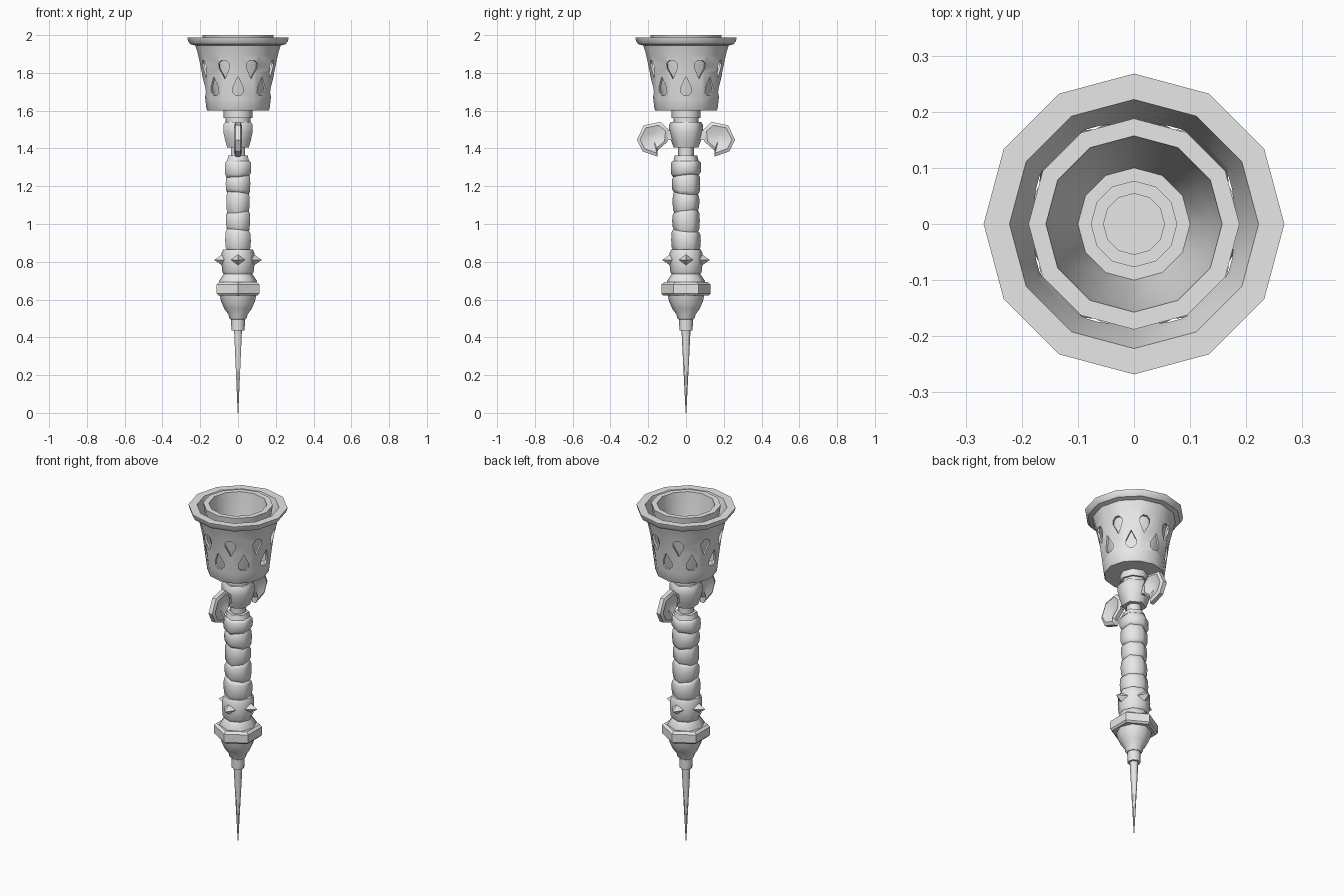
import bpy, bmesh, math
from mathutils import Matrix, Vector

cube = bpy.data.objects.get("Cube")
if cube:
    bpy.data.objects.remove(cube, do_unlink=True)

GREY = (0.8, 0.8, 0.8, 1)
metal = bpy.data.materials.new("plain grey")
metal.use_nodes = True
metal.diffuse_color = GREY
metal.node_tree.nodes["Principled BSDF"].inputs["Base Color"].default_value = GREY


def finish(name, bm, angle=35):
    """Turn a bmesh into a shaded object."""
    bmesh.ops.remove_doubles(bm, verts=bm.verts, dist=0.0001)
    bmesh.ops.recalc_face_normals(bm, faces=bm.faces)
    mesh = bpy.data.meshes.new(name)
    bm.to_mesh(mesh)
    bm.free()
    mesh.materials.append(metal)
    obj = bpy.data.objects.new(name, mesh)
    bpy.context.collection.objects.link(obj)
    shade(obj, angle)
    return obj


def shade(obj, angle):
    bpy.ops.object.select_all(action="DESELECT")
    obj.select_set(True)
    bpy.context.view_layer.objects.active = obj
    if angle:
        bpy.ops.object.shade_smooth_by_angle(angle=math.radians(angle))


def loft(bm, rings):
    """Skin a list of equal rings and cap both ends."""
    loops = [[bm.verts.new(p) for p in ring] for ring in rings]
    for low, high in zip(loops, loops[1:]):
        for i in range(len(low)):
            j = (i + 1) % len(low)
            bm.faces.new((low[i], low[j], high[j], high[i]))
    bm.faces.new(loops[0][::-1])
    bm.faces.new(loops[-1])


def ring(radius, z, sides, tilt=0.0, phase=0.0):
    angles = [math.pi / 2 + math.tau * i / sides for i in range(sides)]
    return [(radius * math.cos(a), radius * math.sin(a),
             z + tilt * math.cos(a - phase)) for a in angles]


def lathe(name, profile, sides=6, angle=35):
    bm = bmesh.new()
    loft(bm, [ring(r, z, sides) for r, z in profile])
    return finish(name, bm, angle)


# Pointed spike and the collars above it
lathe("bottom_spike", [(0.002, 0), (0.024, 0.44)], 6, 62)
lathe("spike_collar", [(0.035, 0.435), (0.037, 0.50)], 8, 50)
lathe("lower_cone", [(0.04, 0.495), (0.048, 0.505), (0.05, 0.52), (0.072, 0.55),
                     (0.09, 0.59), (0.098, 0.63)], 8, 50)
lathe("hex_disc", [(0.12, 0.622), (0.13, 0.632), (0.13, 0.68), (0.115, 0.692)])
lathe("disc_skirt", [(0.1, 0.685), (0.1, 0.70), (0.072, 0.74)], 8, 50)
lathe("spiked_band", [(0.076, 0.735), (0.084, 0.75), (0.088, 0.80),
                      (0.086, 0.85), (0.078, 0.866)], 8, 50)

# Four pyramid studs around the band
bm = bmesh.new()
for k in range(4):
    turn = Matrix.Rotation(k * math.pi / 2, 4, "Z")
    place = Matrix.Translation((0.096, 0, 0.81)) @ Matrix.Rotation(math.pi / 2, 4, "Y")
    bmesh.ops.create_cone(bm, cap_ends=True, segments=4, radius1=0.042, radius2=0,
                          depth=0.06, matrix=turn @ place)
finish("band_studs", bm, 0)

# Grip made of tilted bulging segments
bm = bmesh.new()
rings = []
levels = [0.86, 0.965, 1.066, 1.165, 1.257, 1.335]
widths = [0.076, 0.071, 0.069, 0.073, 0.078]
for i, r in enumerate(widths):
    z0, z1 = levels[i], levels[i + 1]
    t0 = 0 if i == 0 else 0.009 * (-1) ** i
    t1 = 0 if i == 4 else -0.009 * (-1) ** i
    for f, s in ((0.0, 0.91), (0.16, 1.0), (0.5, 1.03), (0.84, 1.01), (0.98, 0.92)):
        rings.append(ring(r * s, z0 + (z1 - z0) * f, 6, t0 + (t1 - t0) * f, 0.8))
loft(bm, rings)
finish("grip", bm, 62)

# Neck, knob and bowl seat
lathe("grip_cap", [(0.07, 1.325), (0.064, 1.345), (0.06, 1.362)], 6, 62)
lathe("neck", [(0.042, 1.355), (0.042, 1.42)], 6, 62)
lathe("knob", [(0.066, 1.405), (0.078, 1.44), (0.089, 1.485), (0.089, 1.525),
               (0.08, 1.54)], 6, 62)
lathe("upper_neck", [(0.066, 1.535), (0.066, 1.565)], 8, 50)
lathe("bowl_seat", [(0.077, 1.56), (0.077, 1.605)], 8, 50)

# Curled shell wings on both sides, dished on both faces
OUTLINE = [(0.26, 1.445), (0.223, 1.523), (0.135, 1.54), (0.092, 1.50),
           (0.098, 1.435), (0.15, 1.39), (0.15, 1.356), (0.23, 1.385)]
centre = Vector((0.175, 1.455))
for name, side in (("back_wing", 1), ("front_wing", -1)):
    def layer(x, scale):
        pts = [centre + (Vector(p) - centre) * scale for p in OUTLINE]
        return [(x, side * p.x, p.y) for p in pts]
    bm = bmesh.new()
    loft(bm, [layer(-0.004, 0.3), layer(-0.02, 0.8), layer(-0.012, 1),
              layer(0.012, 1), layer(0.02, 0.8), layer(0.004, 0.3)])
    finish(name, bm, 30)
    bm = bmesh.new()
    bmesh.ops.create_cube(bm, size=1, matrix=Matrix.Translation((0, side * 0.09, 1.47))
                          @ Matrix.Diagonal((0.022, 0.05, 0.05, 1)))
    finish(name + "_root", bm, 0)

# Outer bowl with a flared rim
bowl = lathe("outer_bowl", [(0, 1.6), (0.162, 1.6), (0.167, 1.608), (0.173, 1.66),
                            (0.191, 1.80), (0.212, 1.90), (0.226, 1.945),
                            (0.252, 1.952), (0.264, 1.968), (0.268, 1.987),
                            (0.222, 1.987), (0.198, 1.90), (0.178, 1.80),
                            (0.155, 1.625), (0, 1.625)], 12, 0)

# Teardrop openings: upper row points down, lower row points up
bm = bmesh.new()
for row_z, flip, shift in ((1.83, 1, 0.5), (1.718, -1, 0)):
    for k in range(8):
        a = (k + shift) * math.tau / 8
        out = Vector((math.cos(a), math.sin(a), 0))
        across = Vector((-math.sin(a), math.cos(a), 0))
        drop = [(0, -0.062)] + [(0.031 * math.cos(t), 0.008 + 0.031 * math.sin(t))
                                for t in (math.radians(d) for d in range(-20, 201, 44))]
        loft(bm, [[out * r + across * u + Vector((0, 0, row_z + flip * v))
                   for u, v in drop] for r in (0.14, 0.3)])
cutter = finish("teardrop_cutter", bm, 0)
cutter.hide_render = True
cut = bowl.modifiers.new("openings", "BOOLEAN")
cut.operation = "DIFFERENCE"
cut.solver = "EXACT"
cut.object = cutter
shade(bowl, 0)
bpy.ops.object.modifier_apply(modifier=cut.name)
bpy.data.objects.remove(cutter, do_unlink=True)
shade(bowl, 35)

# Inner cup with a stepped floor
lathe("inner_cup", [(0, 1.615), (0.115, 1.615), (0.125, 1.66), (0.16, 1.82),
                    (0.183, 1.96), (0.188, 2.0), (0.157, 2.0), (0.14, 1.85),
                    (0.1, 1.65), (0.077, 1.65), (0.077, 1.655), (0.055, 1.655),
                    (0.055, 1.66), (0, 1.66)], 12, 35)
